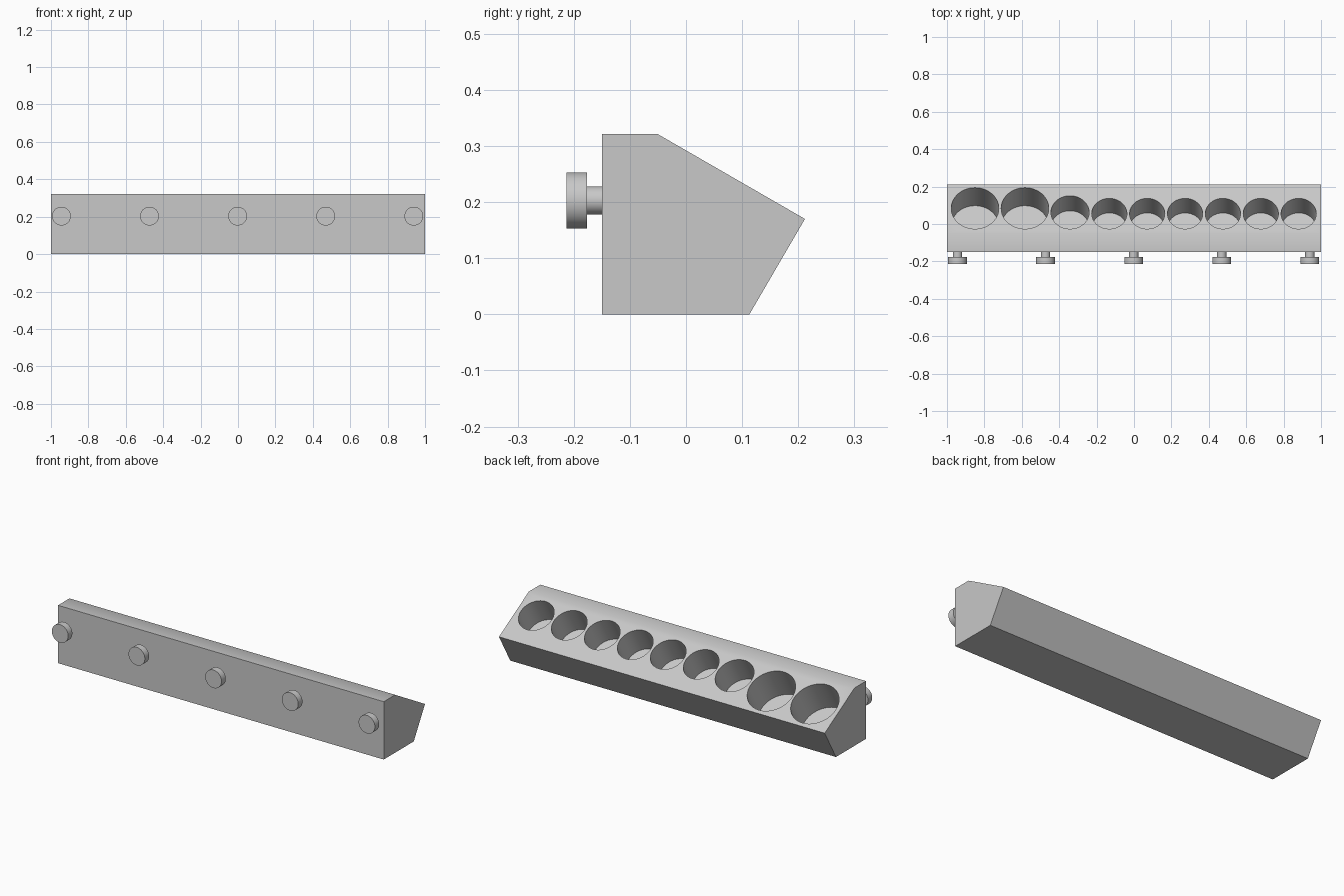
import bpy, bmesh, math
from mathutils import Matrix, Vector

cube = bpy.data.objects.get("Cube")
if cube:
    bpy.data.objects.remove(cube, do_unlink=True)

grey = bpy.data.materials.new("light_grey")
grey.use_nodes = True
colour = (0.58, 0.58, 0.58, 1)
grey.diffuse_color = colour
grey.node_tree.nodes["Principled BSDF"].inputs["Base Color"].default_value = colour


def make_object(name, bm):
    bmesh.ops.recalc_face_normals(bm, faces=bm.faces)
    mesh = bpy.data.meshes.new(name)
    bm.to_mesh(mesh)
    bm.free()
    mesh.materials.append(grey)
    obj = bpy.data.objects.new(name, mesh)
    bpy.context.collection.objects.link(obj)
    return obj


def add_cylinder(bm, radius, length, matrix):
    bmesh.ops.create_cone(bm, cap_ends=True, segments=64, radius1=radius,
                          radius2=radius, depth=length, matrix=matrix)


def smooth(obj):
    bpy.ops.object.select_all(action='DESELECT')
    obj.select_set(True)
    bpy.context.view_layer.objects.active = obj
    bpy.ops.object.shade_smooth_by_angle(angle=math.radians(30))


# Block: five-sided profile extruded along x
profile = [(-0.15, 0), (-0.15, 0.321), (-0.05, 0.321), (0.212, 0.17), (0.113, 0)]
bm = bmesh.new()
end = bm.faces.new([bm.verts.new((-1, y, z)) for y, z in profile])
side = bmesh.ops.extrude_face_region(bm, geom=[end])["geom"]
bmesh.ops.translate(bm, vec=(2, 0, 0),
                    verts=[v for v in side if isinstance(v, bmesh.types.BMVert)])
block = make_object("holder_block", bm)

# Blind holes, square to the sloped face: x, radius, depth
holes = [(-0.85, 0.127, 0.192), (-0.583, 0.127, 0.192), (-0.342, 0.102, 0.16)]
holes += [(-0.132 + 0.2025 * i, 0.094, 0.155) for i in range(6)]
tilt = Matrix.Rotation(math.radians(-30), 4, 'X')
slope, over = math.tan(math.radians(30)), 0.03
bm = bmesh.new()
for x, radius, depth in holes:
    y = -0.026 + radius * math.cos(math.radians(30))
    rim = Vector((x, y, 0.321 - (y + 0.05) * slope))
    shift = Matrix.Translation((0, 0, (over - depth) / 2))
    add_cylinder(bm, radius, depth + over, Matrix.Translation(rim) @ tilt @ shift)
cutter = make_object("hole_cutter", bm)
cutter.hide_render = True

cut = block.modifiers.new("holes", 'BOOLEAN')
cut.operation = 'DIFFERENCE'
cut.solver = 'EXACT'
cut.object = cutter
bpy.context.view_layer.objects.active = block
bpy.ops.object.modifier_apply(modifier=cut.name)
bpy.data.objects.remove(cutter, do_unlink=True)
smooth(block)

# Mounting pegs: thin stem and wide round head
lay = Matrix.Rotation(math.radians(90), 4, 'X')
for i in range(5):
    x = -0.944 + 0.471 * i
    for part, radius, front, back in (("stem", 0.025, -0.176, -0.15),
                                      ("head", 0.05, -0.213, -0.176)):
        bm = bmesh.new()
        centre = Matrix.Translation((x, (front + back) / 2, 0.203))
        add_cylinder(bm, radius, back - front, centre @ lay)
        smooth(make_object(f"peg_{part}_{i + 1}", bm))
